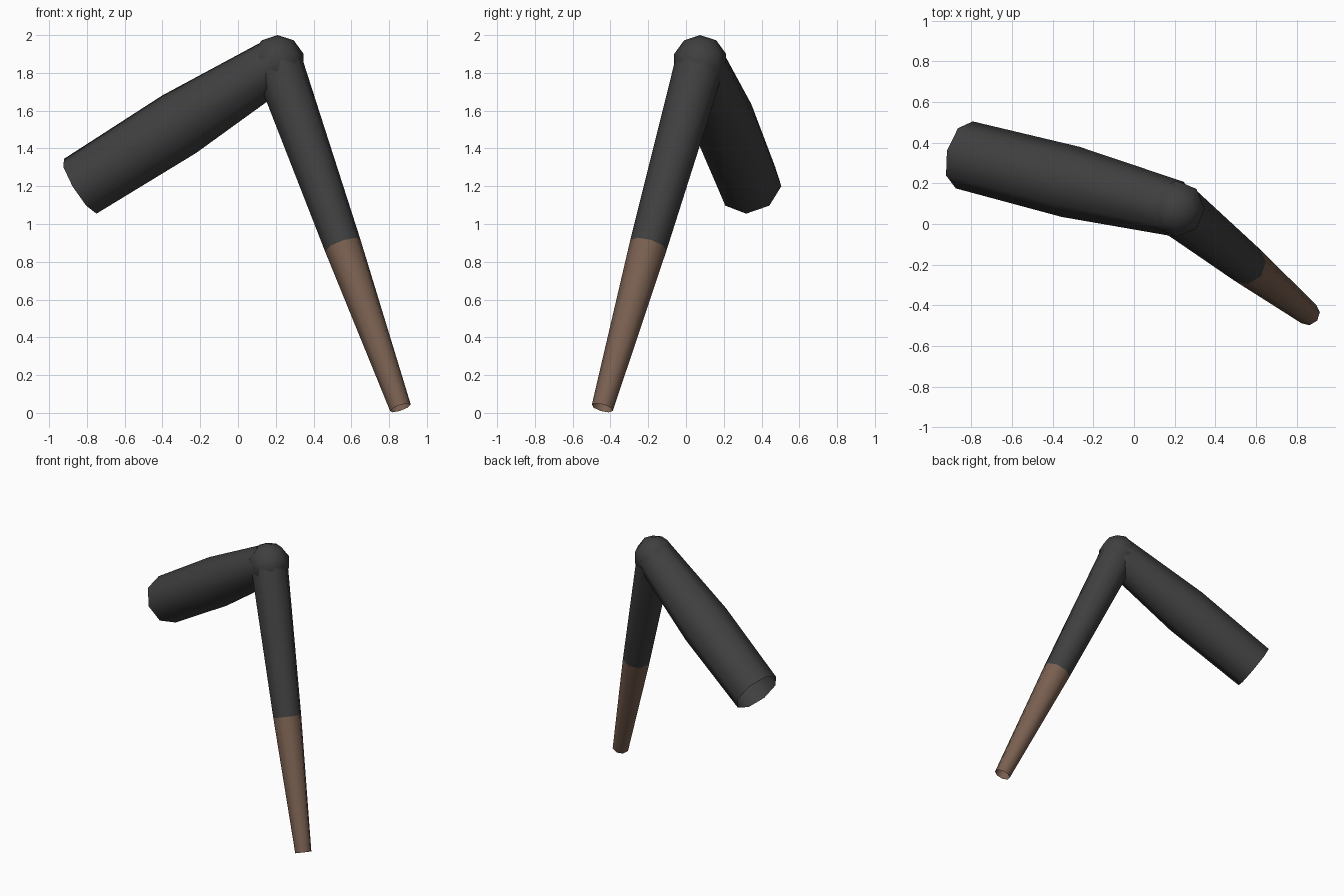
import bpy
import bmesh
from math import cos, sin, tau
from mathutils import Vector

cube = bpy.data.objects.get("Cube")
if cube:
    bpy.data.objects.remove(cube, do_unlink=True)

SIDES = 8


def make_material(name, colour):
    mat = bpy.data.materials.new(name)
    mat.use_nodes = True
    mat.diffuse_color = (*colour, 1)
    bsdf = mat.node_tree.nodes["Principled BSDF"]
    bsdf.inputs["Base Color"].default_value = (*colour, 1)
    bsdf.inputs["Roughness"].default_value = 0.8
    return mat


charcoal = make_material("charcoal", (0.05, 0.05, 0.05))
brown = make_material("brown", (0.19, 0.115, 0.08))


def finish(name, bm, materials):
    mesh = bpy.data.meshes.new(name)
    for face in bm.faces:
        face.smooth = True
    bm.to_mesh(mesh)
    bm.free()
    for mat in materials:
        mesh.materials.append(mat)
    obj = bpy.data.objects.new(name, mesh)
    bpy.context.collection.objects.link(obj)
    return obj


def open_tube(name, start, end, sections, materials):
    """Open-ended tube; sections are (fraction along the axis, radius)."""
    start, end = Vector(start), Vector(end)
    axis = (end - start).normalized()
    side = Vector((0, 0, 1)).cross(axis).normalized()
    up = axis.cross(side)
    bm = bmesh.new()
    rings = []
    for t, radius in sections:
        centre = start.lerp(end, t)
        rings.append([bm.verts.new(centre + radius * (
            side * cos(tau * i / SIDES) + up * sin(tau * i / SIDES)))
            for i in range(SIDES)])
    for k, (a, b) in enumerate(zip(rings, rings[1:])):
        for i in range(SIDES):
            j = (i + 1) % SIDES
            face = bm.faces.new((a[i], a[j], b[j], b[i]))
            face.material_index = min(k, len(materials) - 1)
    return finish(name, bm, materials)


# Ball joint where the two limb segments meet
joint = (0.21, 0.075, 1.855)
bm = bmesh.new()
bmesh.ops.create_uvsphere(bm, u_segments=SIDES, v_segments=5, radius=0.145)
bmesh.ops.translate(bm, verts=bm.verts, vec=joint)
finish("joint_ball", bm, [charcoal])

# Thick upper segment, bulging at its middle
open_tube("upper_limb", joint, (-0.835, 0.34, 1.2),
          [(0, 0.137), (0.5, 0.178), (1, 0.17)], [charcoal])

# Tapering lower segment, sleeve above and bare below
open_tube("lower_limb", joint, (0.86, -0.443, 0.027),
          [(0, 0.132), (0.53, 0.1), (1, 0.058)], [charcoal, brown])
